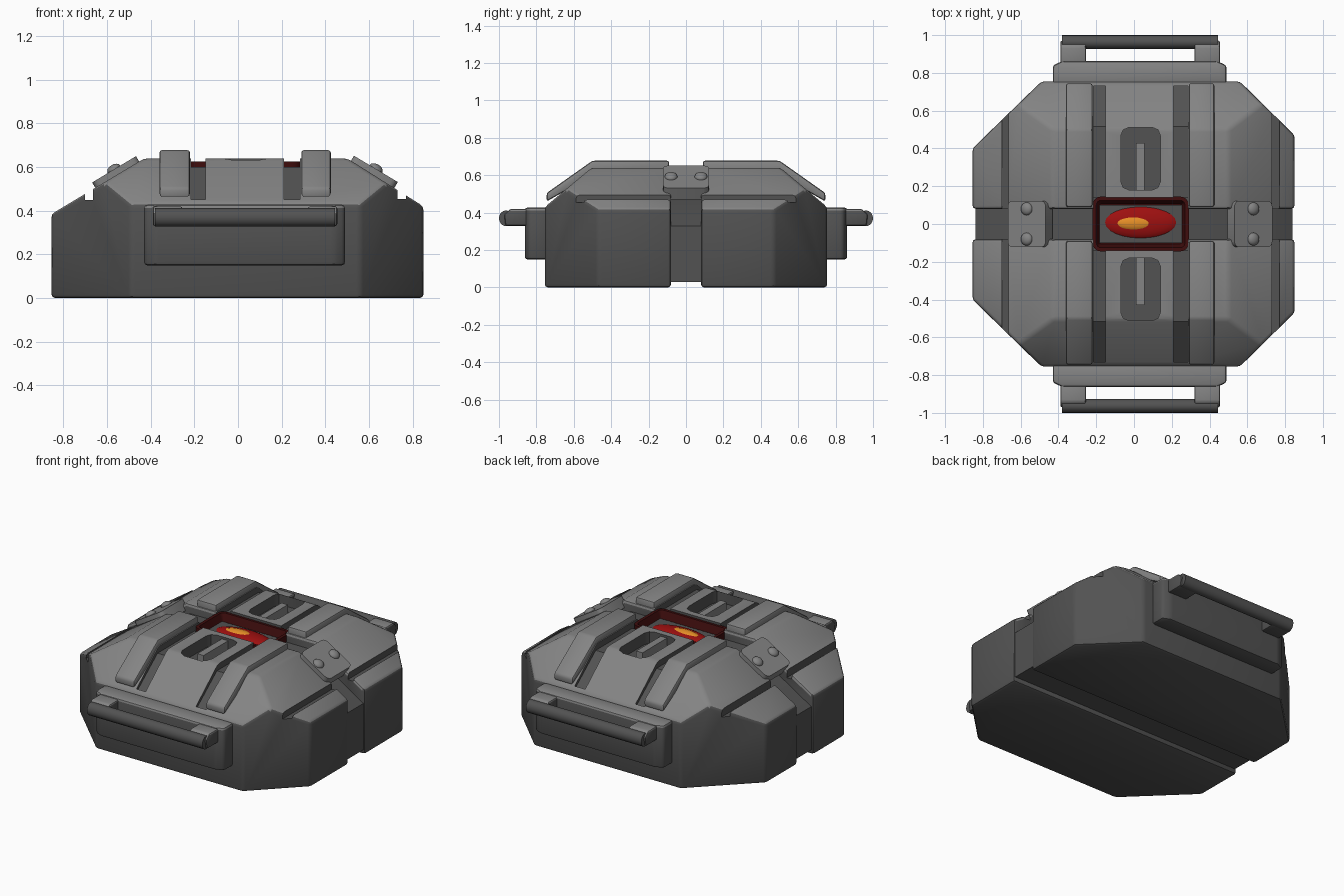
import bpy, bmesh, math
from mathutils import Vector, Matrix

if "Cube" in bpy.data.objects:
    bpy.data.objects.remove(bpy.data.objects["Cube"])


def material(name, r, g, b):
    m = bpy.data.materials.new(name)
    m.diffuse_color = (r, g, b, 1)
    m.use_nodes = True
    m.node_tree.nodes["Principled BSDF"].inputs["Base Color"].default_value = m.diffuse_color
    return m


LIGHT = material("light grey", 0.23, 0.23, 0.23)
DARK = material("dark grey", 0.085, 0.085, 0.085)
MAROON = material("dark red", 0.05, 0.004, 0.004)
RED = material("red", 0.34, 0.005, 0.005)
ORANGE = material("orange", 0.78, 0.27, 0.02)

# Roof planes: a point on the plane and its outward normal
ROOF = [(Vector((0, 0.755, 0.43)), Vector((0, 0.84, 1)).normalized()),
        (Vector((0.85, 0, 0.42)), Vector((0.63, 0, 1)).normalized()),
        (Vector((-0.855, 0, 0.385)), Vector((-0.6, 0, 1)).normalized()),
        (Vector((0, 0, 0.64)), Vector((0, 0, 1)))]


def finish(name, bm, mats, angle=35):
    bmesh.ops.recalc_face_normals(bm, faces=bm.faces)
    me = bpy.data.meshes.new(name)
    bm.to_mesh(me)
    bm.free()
    for m in mats:
        me.materials.append(m)
    smooth(me, angle)
    ob = bpy.data.objects.new(name, me)
    bpy.context.collection.objects.link(ob)
    return ob


def smooth(me, angle=35):
    me.shade_smooth()
    me.set_sharp_from_angle(angle=math.radians(angle))


def prism_bm(pts, axis, lo, hi):
    """Extrude a 2D outline along an axis."""
    def place(p, t):
        return {"x": (t, p[0], p[1]), "y": (p[0], t, p[1]), "z": (p[0], p[1], t)}[axis]
    bm = bmesh.new()
    a = [bm.verts.new(place(p, lo)) for p in pts]
    b = [bm.verts.new(place(p, hi)) for p in pts]
    bm.faces.new(a)
    bm.faces.new(b)
    for i in range(len(pts)):
        j = (i + 1) % len(pts)
        bm.faces.new((a[i], a[j], b[j], b[i]))
    bmesh.ops.recalc_face_normals(bm, faces=bm.faces)
    return bm


def prism(name, pts, axis, lo, hi, mats=(LIGHT,), bevel=0.0):
    bm = prism_bm(pts, axis, lo, hi)
    if bevel:
        bmesh.ops.bevel(bm, geom=bm.edges[:], offset=bevel, segments=2,
                        profile=0.5, affect='EDGES', clamp_overlap=True)
    return finish(name, bm, mats)


def rounded(x0, x1, y0, y1, r, n=4):
    """Outline of a rounded rectangle."""
    pts = []
    for k, (cx, cy) in enumerate([(x1 - r, y1 - r), (x0 + r, y1 - r),
                                  (x0 + r, y0 + r), (x1 - r, y0 + r)]):
        for i in range(n + 1):
            a = math.pi / 2 * (k + i / n)
            pts.append((cx + r * math.cos(a), cy + r * math.sin(a)))
    return pts


def rect(x0, x1, y0, y1):
    return [(x0, y0), (x1, y0), (x1, y1), (x0, y1)]


def paint(ob, test):
    """Upper faces that pass the test are light, all others dark."""
    for f in ob.data.polygons:
        f.material_index = 0 if test(f) else 1


def mirror_y(ob):
    m = ob.modifiers.new("mirror", 'MIRROR')
    m.use_axis = (False, True, False)
    return ob


def roof_cut(bm, planes):
    for co, no in planes:
        cut = bmesh.ops.bisect_plane(bm, geom=bm.verts[:] + bm.edges[:] + bm.faces[:],
                                     plane_co=co, plane_no=no, clear_outer=True)
        edges = [e for e in cut["geom_cut"] if isinstance(e, bmesh.types.BMEdge)]
        bmesh.ops.contextual_create(bm, geom=edges)


# Octagonal half shell with a hipped roof
outline = [(-0.855, 0.08), (0.85, 0.08), (0.85, 0.47), (0.56, 0.755), (-0.49, 0.755), (-0.855, 0.4)]
bm = prism_bm(outline, "z", 0, 0.64)
roof_cut(bm, ROOF[:3])
bmesh.ops.recalc_face_normals(bm, faces=bm.faces)
bmesh.ops.bevel(bm, geom=bm.edges[:], offset=0.018, segments=2, profile=0.5,
                affect='EDGES', clamp_overlap=True)
shell = finish("shell_half", bm, (LIGHT, DARK))

# Grooves, pocket and lens opening cut into the shell
groove = [(0.0, 0.9), (0.0, 0.6), (0.515, 0.6), (0.73, 0.43), (0.73, 0.9)]
cutters = [prism("groove_cutter", groove, "x", -0.215, -0.15),
           prism("groove_cutter", groove, "x", 0.21, 0.285),
           prism("groove_cutter", rect(-0.70, -0.665, 0, 0.9), "z", 0.45, 0.9),
           prism("groove_cutter", rect(0.73, 0.77, 0, 0.9), "z", 0.455, 0.9),
           prism("pocket_cutter", rounded(-0.07, 0.14, 0.18, 0.512, 0.045, 2), "z", 0.565, 0.9),
           prism("lens_cutter", rect(-0.215, 0.285, 0, 0.14), "z", 0.5, 0.9)]
for c in cutters:
    m = shell.modifiers.new("cut", 'BOOLEAN')
    m.operation = 'DIFFERENCE'
    m.solver = 'EXACT'
    m.object = c
    c.hide_render = True
dg = bpy.context.evaluated_depsgraph_get()
baked = bpy.data.meshes.new_from_object(shell.evaluated_get(dg))
shell.modifiers.clear()
shell.data = baked
baked.materials.clear()
baked.materials.append(LIGHT)
baked.materials.append(DARK)
for c in cutters:
    bpy.data.objects.remove(c)
smooth(baked)
paint(shell, lambda f: f.normal.z > 0.3 and
      max((f.center - co).dot(no) for co, no in ROOF) > -0.012)
mirror_y(shell)

# Dark core showing in the cross channel
prism("channel_core", [(-0.84, 0.03), (0.84, 0.03), (0.84, 0.33), (0.45, 0.58), (-0.40, 0.58), (-0.84, 0.31)],
      "y", -0.1, 0.1, (DARK,))

# Raised straps over the roof
strap = [(0.09, 0.6), (0.09, 0.678), (0.5, 0.678), (0.745, 0.505), (0.745, 0.46), (0.5, 0.6)]
for x0, x1 in ((-0.36, -0.22), (0.29, 0.425)):
    mirror_y(prism("strap", strap, "x", x0, x1, (LIGHT,), 0.012))

# Small bar in each pocket
mirror_y(prism("pocket_bar", rect(0.01, 0.055, 0.175, 0.43), "z", 0.55, 0.625))

# Handle mounts, brackets and grips
mount = prism("handle_mount", [(-0.43, 0.74), (0.49, 0.74), (0.49, 0.84), (0.44, 0.862), (-0.38, 0.862), (-0.43, 0.84)],
              "z", 0.15, 0.428, (LIGHT, DARK), 0.015)
paint(mount, lambda f: f.normal.z > 0.3)
mirror_y(mount)
for x0, x1 in ((-0.39, -0.255), (0.32, 0.455)):
    b = prism("handle_bracket", [(0.84, 0.33), (0.965, 0.33), (0.972, 0.39), (0.94, 0.42), (0.84, 0.42)],
              "x", x0, x1, (LIGHT, DARK), 0.01)
    paint(b, lambda f: f.normal.z > 0.3)
    mirror_y(b)
grip = [(0.963 + 0.037 * math.cos(i * math.pi / 8), 0.37 + 0.042 * math.sin(i * math.pi / 8)) for i in range(16)]
mirror_y(prism("handle_grip", grip, "x", -0.38, 0.445, (DARK,)))


def ellipsoid(name, loc, radii, mat, tilt=0.0):
    bm = bmesh.new()
    bmesh.ops.create_uvsphere(bm, u_segments=24, v_segments=12, radius=1)
    bm.transform(Matrix.Translation(loc) @ Matrix.Rotation(tilt, 4, 'Y') @ Matrix.Diagonal((*radii, 1)))
    return finish(name, bm, (mat,), 60)


# Tilted side plates with two round bolts each
for x, z, side in ((0.632, 0.592, 1), (-0.568, 0.59, -1)):
    tilt = side * math.atan(0.6)
    plate = prism("side_plate", rounded(-0.117, 0.117, -0.123, 0.123, 0.03, 3), "z", -0.07, 0)
    plate.data.transform(Matrix.Translation((x, 0, z)) @ Matrix.Rotation(tilt, 4, 'Y'))
    for y in (-0.08, 0.08):
        ellipsoid("bolt", (x, y, z), (0.034, 0.034, 0.022), LIGHT, tilt)

# Lens housing with a recessed floor
bm = prism_bm(rounded(-0.22, 0.29, -0.145, 0.145, 0.045), "z", 0.45, 0.625)
top = [f for f in bm.faces if f.normal.z > 0.9]
bmesh.ops.inset_region(bm, faces=top, thickness=0.02)
bmesh.ops.inset_region(bm, faces=top, thickness=0.02, depth=-0.055)
finish("lens_housing", bm, (MAROON,))

# Glowing lens and its bright centre
ellipsoid("lens", (0.035, 0.008, 0.565), (0.205, 0.09, 0.04), RED)
ellipsoid("lens_glow", (0.006, 0.004, 0.585), (0.105, 0.042, 0.026), ORANGE)
